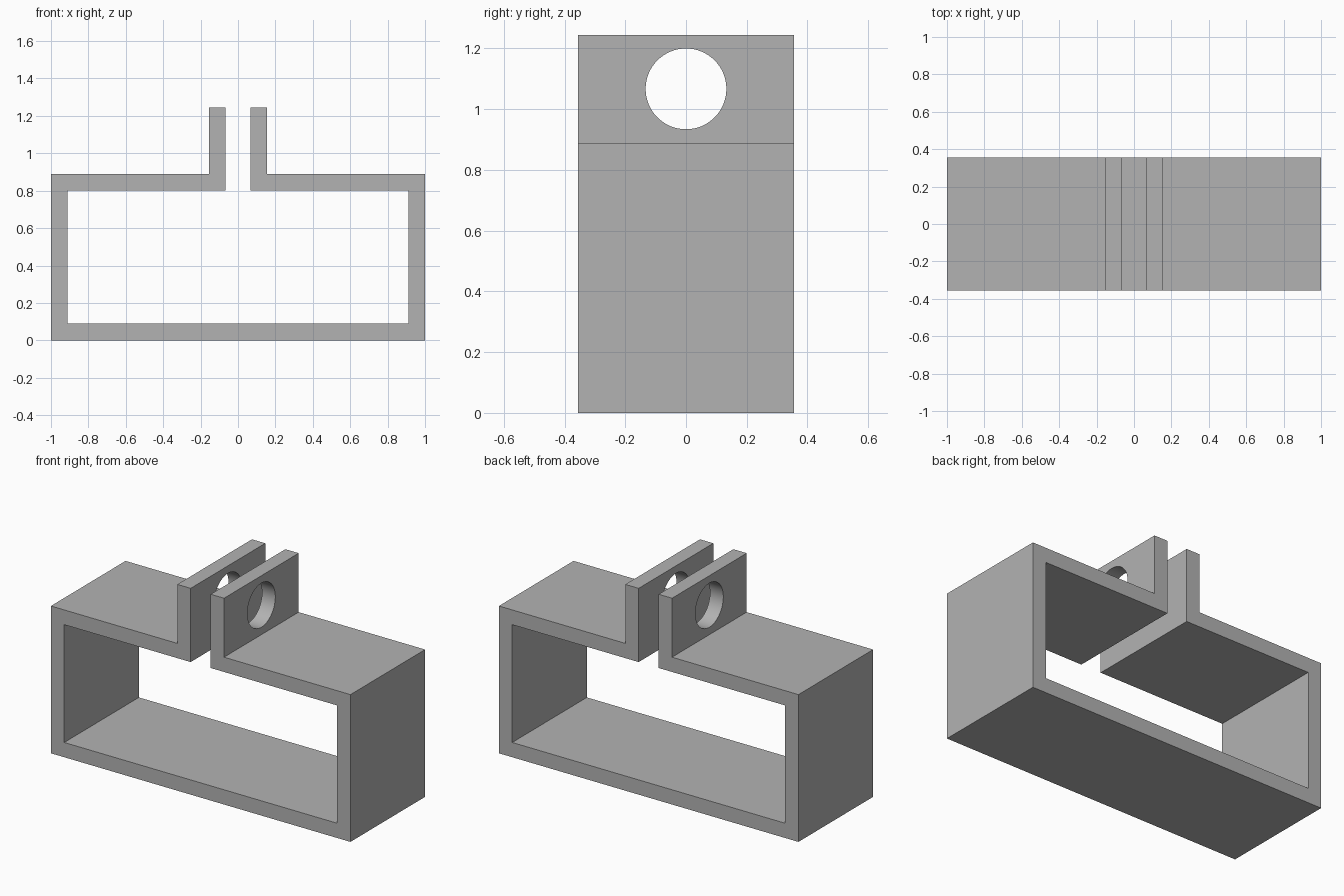
import bpy
import bmesh
import math

cube = bpy.data.objects.get("Cube")
if cube:
    bpy.data.objects.remove(cube, do_unlink=True)

# Main dimensions
WALL = 0.089
HALF_DEPTH = 0.356
BODY_TOP = 0.889
TAB_TOP = 1.245
GAP = 0.067
HOLE_Z, HOLE_R = 1.067, 0.133

grey = bpy.data.materials.new("plain grey")
grey.use_nodes = True
colour = (0.45, 0.45, 0.45, 1)
grey.diffuse_color = colour
grey.node_tree.nodes["Principled BSDF"].inputs["Base Color"].default_value = colour

# Open loop bracket: right half outline, mirrored to a closed strip
half = [
    (1, 0), (1, BODY_TOP), (GAP + WALL, BODY_TOP), (GAP + WALL, TAB_TOP),
    (GAP, TAB_TOP), (GAP, BODY_TOP - WALL), (1 - WALL, BODY_TOP - WALL),
    (1 - WALL, WALL),
]
outline = half + [(-x, z) for x, z in reversed(half)]

bm = bmesh.new()
face = bm.faces.new([bm.verts.new((x, -HALF_DEPTH, z)) for x, z in outline])
extruded = bmesh.ops.extrude_face_region(bm, geom=[face])["geom"]
bmesh.ops.translate(bm, vec=(0, 2 * HALF_DEPTH, 0),
                    verts=[v for v in extruded if isinstance(v, bmesh.types.BMVert)])
bmesh.ops.recalc_face_normals(bm, faces=bm.faces)
mesh = bpy.data.meshes.new("clamp_bracket")
bm.to_mesh(mesh)
bm.free()
mesh.materials.append(grey)
bracket = bpy.data.objects.new("clamp_bracket", mesh)
bpy.context.collection.objects.link(bracket)

# Round bolt hole through both tabs
bpy.ops.mesh.primitive_cylinder_add(vertices=64, radius=HOLE_R, depth=0.6,
                                    location=(0, 0, HOLE_Z),
                                    rotation=(0, math.pi / 2, 0))
cutter = bpy.context.object
cutter.name = "bolt_hole_cutter"
cutter.hide_render = True
cutter.data.materials.append(grey)

cut = bracket.modifiers.new("bolt_hole", "BOOLEAN")
cut.operation = "DIFFERENCE"
cut.solver = "EXACT"
cut.object = cutter

bpy.ops.object.select_all(action="DESELECT")
bracket.select_set(True)
bpy.context.view_layer.objects.active = bracket
bpy.ops.object.modifier_apply(modifier=cut.name)
bpy.data.objects.remove(cutter, do_unlink=True)

# Smooth hole walls, crisp edges elsewhere
bpy.ops.object.shade_smooth_by_angle(angle=math.radians(30))
